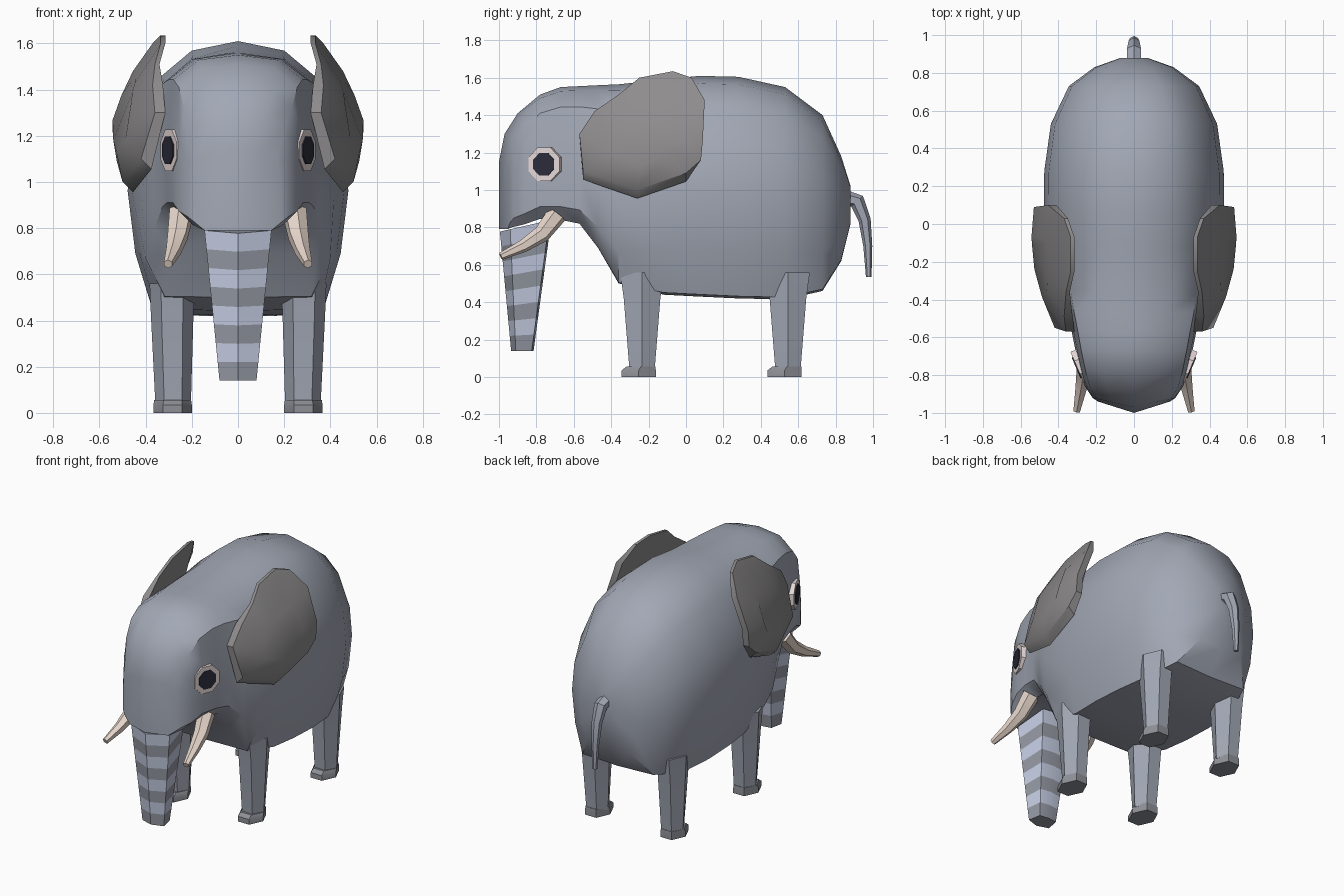
import bpy, math
from math import radians
from mathutils import Vector

if "Cube" in bpy.data.objects:
    bpy.data.objects.remove(bpy.data.objects["Cube"])


def material(name, rgb):
    m = bpy.data.materials.new(name)
    m.diffuse_color = (*rgb, 1)
    m.use_nodes = True
    m.node_tree.nodes["Principled BSDF"].inputs["Base Color"].default_value = m.diffuse_color
    return m


HIDE = material("hide", (0.36, 0.39, 0.46))
EAR = material("ear_skin", (0.27, 0.26, 0.265))
STRIPE = material("light_stripe", (0.57, 0.62, 0.78))
DARK = material("trunk_grey", (0.30, 0.32, 0.37))
SOLE = material("foot_grey", (0.27, 0.28, 0.31))
IVORY = material("ivory", (0.80, 0.68, 0.60))
WHITE = material("eye_rim", (0.80, 0.70, 0.69))
PUPIL = material("pupil", (0.025, 0.025, 0.045))


def make(name, verts, faces, mats, mirror=False, angle=30):
    me = bpy.data.meshes.new(name)
    me.from_pydata([tuple(v) for v in verts], [], faces)
    ob = bpy.data.objects.new(name, me)
    bpy.context.collection.objects.link(ob)
    for m in mats:
        me.materials.append(m)
    bpy.ops.object.select_all(action='DESELECT')
    bpy.context.view_layer.objects.active = ob
    ob.select_set(True)
    bpy.ops.object.mode_set(mode='EDIT')
    bpy.ops.mesh.select_all(action='SELECT')
    bpy.ops.mesh.normals_make_consistent(inside=False)
    bpy.ops.object.mode_set(mode='OBJECT')
    bpy.ops.object.shade_smooth_by_angle(angle=radians(angle))
    if mirror:
        mod = ob.modifiers.new("mirror", 'MIRROR')
        mod.use_mirror_merge = False
    return ob


def loft(name, rings, mats, mirror=False, angle=30, split_caps=False):
    n, verts, faces = len(rings[0]), [p for r in rings for p in r], []
    for i in range(len(rings) - 1):
        for j in range(n):
            k = (j + 1) % n
            faces.append((i * n + j, i * n + k, (i + 1) * n + k, (i + 1) * n + j))
    for base in (0, (len(rings) - 1) * n):
        if split_caps:  # two halves meeting at the centre line
            h = n // 2
            faces.append([base + j for j in range(h + 1)])
            faces.append([base + j % n for j in range(h, n + 1)])
        else:
            faces.append([base + j for j in range(n)])
    return make(name, verts, faces, mats, mirror, angle)


def oval(c, rx, ry, n=6):
    return [(c[0] + rx * math.cos(2 * math.pi * i / n),
             c[1] + ry * math.sin(2 * math.pi * i / n), c[2]) for i in range(n)]


def tube(name, path, radii, mat, mirror=False, n=6):
    pts, rings = [Vector(p) for p in path], []
    for i, p in enumerate(pts):
        t = pts[min(i + 1, len(pts) - 1)] - pts[max(i - 1, 0)]
        q = t.to_track_quat('Z', 'X')
        rings.append([p + q @ Vector(v) for v in oval((0, 0, 0), radii[i], radii[i], n)])
    return loft(name, rings, [mat], mirror)


# Body and head: half cross-sections blended from torso to head, lofted along y
TORSO = [(0, 1), (.42, .965), (.70, .87), (.95, .65), (1, .45), (.93, .22), (.77, .01), (0, 0)]
HEAD = [(0, 1), (.55, .97), (.90, .85), (.97, .60), (1, .35), (.99, .10), (.76, 0), (0, 0)]
# y, backward sweep of the sides, half width, bottom, top
SECTIONS = [(-1.0, .06, .19, .79, 1.15), (-.97, .05, .22, .80, 1.30), (-.90, .04, .26, .815, 1.41),
            (-.78, 0, .285, .845, 1.51), (-.67, 0, .31, .84, 1.55), (-.57, 0, .33, .82, 1.555),
            (-.47, 0, .37, .69, 1.56), (-.36, 0, .415, .50, 1.565), (-.12, 0, .46, .44, 1.59),
            (.07, 0, .478, .43, 1.61), (.28, 0, .475, .42, 1.605), (.53, 0, .44, .415, 1.55),
            (.73, 0, .345, .46, 1.40), (.83, 0, .21, .62, 1.18), (.88, 0, .07, .82, 1.02)]
rings = []
for y, sweep, hw, zb, zt in SECTIONS:
    k = min(1, max(0, (-.12 - y) / .45))
    half = []
    for (ax, az), (bx, bz) in zip(TORSO, HEAD):
        fx, fz = ax + (bx - ax) * k, az + (bz - az) * k
        half.append((fx * hw, y + sweep * fx, zb + fz * (zt - zb)))
    rings.append(half + [(-x, yy, z) for x, yy, z in half[-2:0:-1]])
loft("body", rings, [HIDE], angle=38, split_caps=True)

# Striped trunk
rings = []
for i in range(9):
    t = i / 8
    z, tilt = .79 - .65 * t, .05 * (1 - t)
    w, f, b = .145 - .065 * t, -.995 + .06 * t, -.72 - .095 * t
    s = f + .055 - .03 * t
    plan = [(0, f), (w, s), (w * .8, b - .01), (0, b), (-w * .8, b - .01), (-w, s)]
    rings.append([(x, y, z + tilt * (y - s) / (b - s)) for x, y in plan])
trunk = loft("trunk", rings, [STRIPE, DARK])
for p in trunk.data.polygons:
    p.material_index = min(p.index // 6, 7) % 2

# Legs and feet
for name, y in (("front_legs", -.235), ("rear_legs", .545)):
    loft(name, [oval((.285, y, .56), .098, .135), oval((.285, y, .42), .092, .113),
                oval((.281, y, .04), .077, .078)], [HIDE], True)
    loft(name[:-5] + "_feet", [oval((.283, y - .018, 0), .083, .106),
                               oval((.283, y - .018, .035), .083, .106),
                               oval((.283, y - .006, .055), .080, .090)], [SOLE], True)

# Ears: outline (x, y, z), bulged outer side, flat inner side
OUTLINE = [(.36, -.57, 1.30), (.37, -.49, 1.42), (.36, -.36, 1.51), (.335, -.25, 1.60),
           (.335, -.07, 1.635), (.37, .03, 1.60), (.455, .10, 1.48), (.53, .09, 1.27),
           (.53, .08, 1.16), (.525, 0, 1.09), (.50, -.26, 1.00), (.42, -.55, 1.10)]
centre = Vector((.485, -.22, 1.27))
outer = [Vector(p) for p in OUTLINE]
dome = [p.lerp(centre, .5) + Vector((.035, 0, 0)) for p in outer]
inner = [p + Vector((-.045 if p.z < 1.5 else -.02, 0, -.045 if p.z < 1.12 else 0)) for p in outer]
loft("ears", [dome, outer, inner], [EAR], True, 35)


# Eyes: octagonal rim with a raised pupil, turned slightly forward
def disc(name, mat, r, depth, out):
    d = Vector((.92, -.39, 0))
    side = Vector((.39, .92, 0))
    c = Vector((.290, -.755, 1.137)) + d * out
    rs = []
    for off in (-depth, 0):
        rs.append([c + d * off + side * r * math.cos(a) + Vector((0, 0, r * math.sin(a)))
                   for a in [math.pi * (i + .5) / 4 for i in range(8)]])
    loft(name, rs, [mat], True)


disc("eye_rims", WHITE, .097, .05, .012)
disc("pupils", PUPIL, .065, .03, .018)

# Tusks
tube("tusks", [(.245, -.69, .87), (.262, -.77, .765), (.28, -.87, .70), (.303, -.99, .645)],
     [.055, .046, .034, .02], IVORY, True)

# Tail
tube("tail", [(0, .85, .955), (0, .915, .94), (0, .955, .84), (0, .972, .70), (0, .977, .535)],
     [.045, .042, .033, .024, .015], HIDE)
